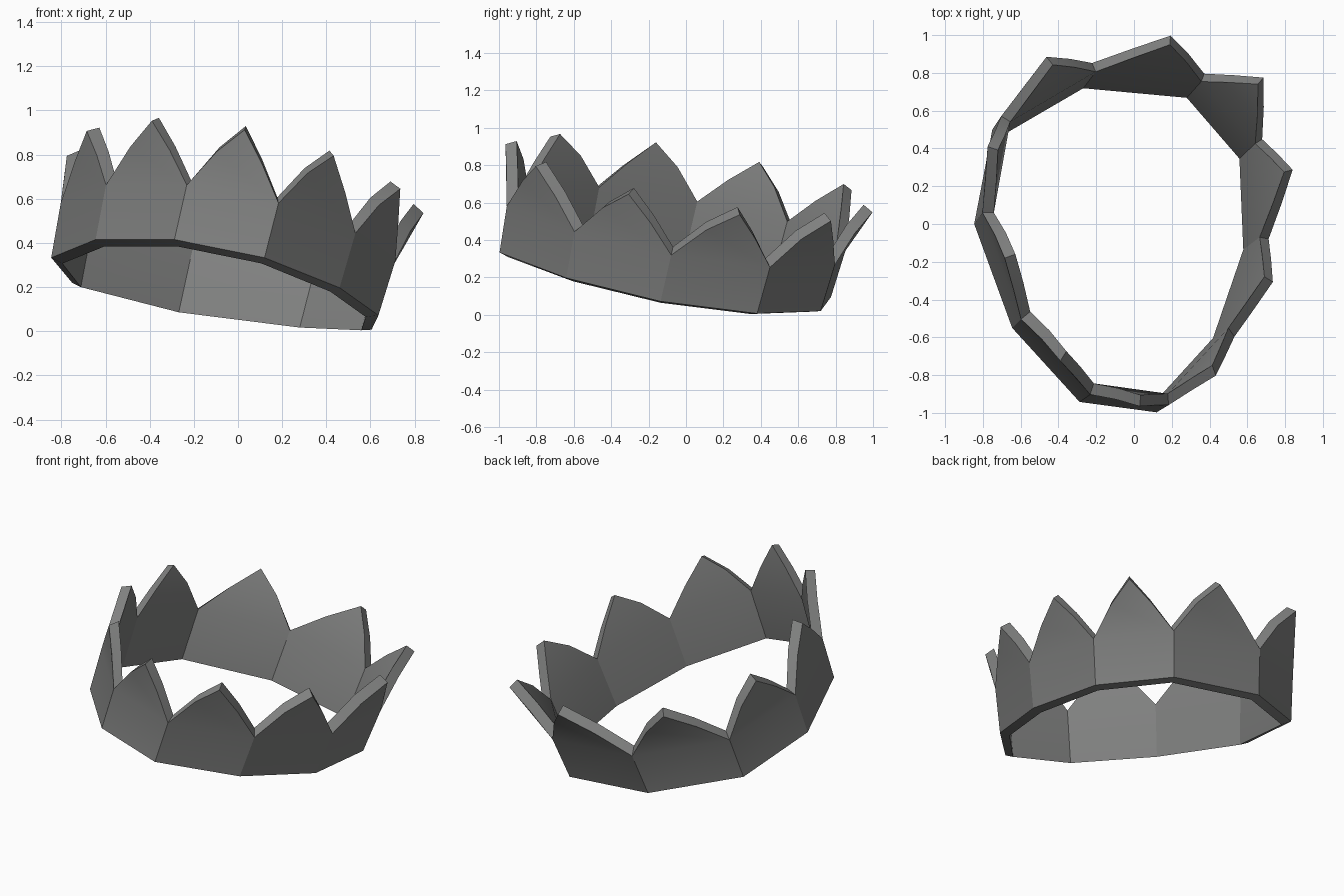
import bpy, bmesh, math
from mathutils import Vector

if "Cube" in bpy.data.objects:
    bpy.data.objects.remove(bpy.data.objects["Cube"])

# Outer base corner of each panel, and the point of the spike above that panel
PANELS = [
    ((-.288, -.942, .415), (.03, -.965, .912)),
    ((.12, -.997, .333), (.433, -.803, .795)),
    ((.46, -.64, .197), (.735, -.307, .645)),
    ((.636, -.136, .072), (.84, .287, .535)),
    ((.605, .38, .007), (.685, .775, .502)),
    ((.305, .72, .02), (.193, .997, .548)),
    ((-.278, .775, .095), (-.463, .885, .667)),
    ((-.75, .50, .218), (-.775, .41, .794)),
    ((-.846, 0, .333), (-.685, -.18, .907)),
    ((-.645, -.55, .415), (-.39, -.725, .953)),
]
N = len(PANELS)
UP = Vector((.195, .20, 1)).normalized()      # tilted crown axis
RISE = Vector((.06, .058, .247))              # base corner to valley
THICK = .055

bases = [Vector(b) for b, t in PANELS]
tips = [Vector(t) for b, t in PANELS]
base_centre = sum(bases, Vector()) / N


def outward(p):
    """Unit direction away from the crown axis."""
    d = p - base_centre
    return (d - UP * d.dot(UP)).normalized()


bm = bmesh.new()


def pair(p, lift):
    """Outer and inner vertex, the inner one shifted along the axis."""
    return bm.verts.new(p), bm.verts.new(p - outward(p) * THICK + UP * lift)


valleys = []
for b in bases:
    o = outward(b)
    valleys.append(b + RISE + Vector((o.x * .017, o.y * .02, 0)))

base_v = [pair(p, -.018) for p in bases]
valley_v = [pair(p, .036) for p in valleys]
tip_v = [pair(p, .029) for p in tips]

for i in range(N):
    j = (i + 1) % N
    # slightly bowed spike edges
    rise_v = pair((valleys[i] + tips[i]) / 2 + UP * .028, .032)
    fall_v = pair((valleys[j] + tips[i]) / 2 + UP * .012, .032)
    band = [base_v[i], base_v[j], valley_v[j], valley_v[i]]
    spike = [valley_v[i], valley_v[j], fall_v, tip_v[i], rise_v]
    # outer and inner walls
    for loop in (band, spike):
        bm.faces.new([v[0] for v in loop])
        bm.faces.new([v[1] for v in reversed(loop)])
    # rim and underside
    rim = [valley_v[j], fall_v, tip_v[i], rise_v, valley_v[i]]
    for a, b in list(zip(rim, rim[1:])) + [(base_v[i], base_v[j])]:
        bm.faces.new((a[0], b[0], b[1], a[1]))

bmesh.ops.recalc_face_normals(bm, faces=bm.faces[:])
mesh = bpy.data.meshes.new("crown_ring")
bm.to_mesh(mesh)
bm.free()

metal = bpy.data.materials.new("dull_grey_metal")
metal.diffuse_color = (.215, .218, .215, 1)
metal.use_nodes = True
metal.node_tree.nodes["Principled BSDF"].inputs["Base Color"].default_value = metal.diffuse_color
mesh.materials.append(metal)

crown = bpy.data.objects.new("crown_ring", mesh)
bpy.context.collection.objects.link(crown)
bpy.context.view_layer.objects.active = crown
crown.select_set(True)
bpy.ops.object.shade_smooth_by_angle(angle=math.radians(22))
